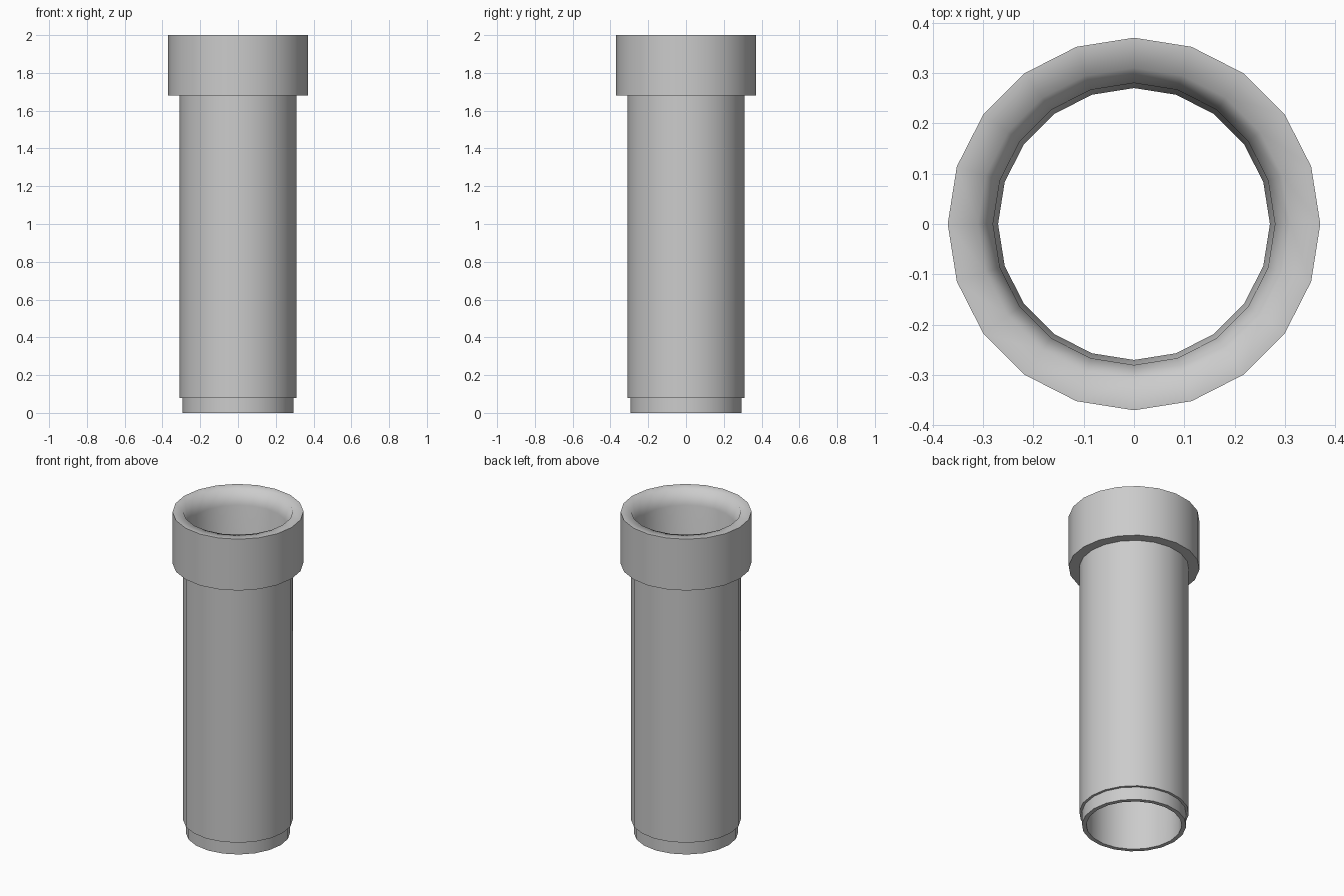
import bpy, bmesh
from math import cos, sin, tau, radians

if "Cube" in bpy.data.objects:
    bpy.data.objects.remove(bpy.data.objects["Cube"])

SIDES = 20


def lathe(name, profile):
    """Revolve a closed (radius, z) profile around the z axis."""
    bm = bmesh.new()
    rings = []
    for i in range(SIDES):
        a = tau * i / SIDES
        rings.append([bm.verts.new((r * cos(a), r * sin(a), z)) for r, z in profile])
    n = len(profile)
    for i in range(SIDES):
        a, b = rings[i], rings[(i + 1) % SIDES]
        for j in range(n):
            k = (j + 1) % n
            bm.faces.new((a[j], b[j], b[k], a[k]))
    bmesh.ops.recalc_face_normals(bm, faces=bm.faces[:])
    mesh = bpy.data.meshes.new(name)
    bm.to_mesh(mesh)
    bm.free()
    obj = bpy.data.objects.new(name, mesh)
    bpy.context.collection.objects.link(obj)
    bpy.ops.object.select_all(action='DESELECT')
    obj.select_set(True)
    bpy.context.view_layer.objects.active = obj
    bpy.ops.object.shade_smooth_by_angle(angle=radians(75))
    return obj


# Hollow pipe: spigot end, straight barrel, wide collar, flared mouth and bore
lathe("pipe", [
    (0.27, 0.0), (0.295, 0.0), (0.295, 0.08), (0.31, 0.08),
    (0.31, 1.68), (0.37, 1.68), (0.37, 2.0), (0.31, 2.0),
    (0.28, 1.91),
])
